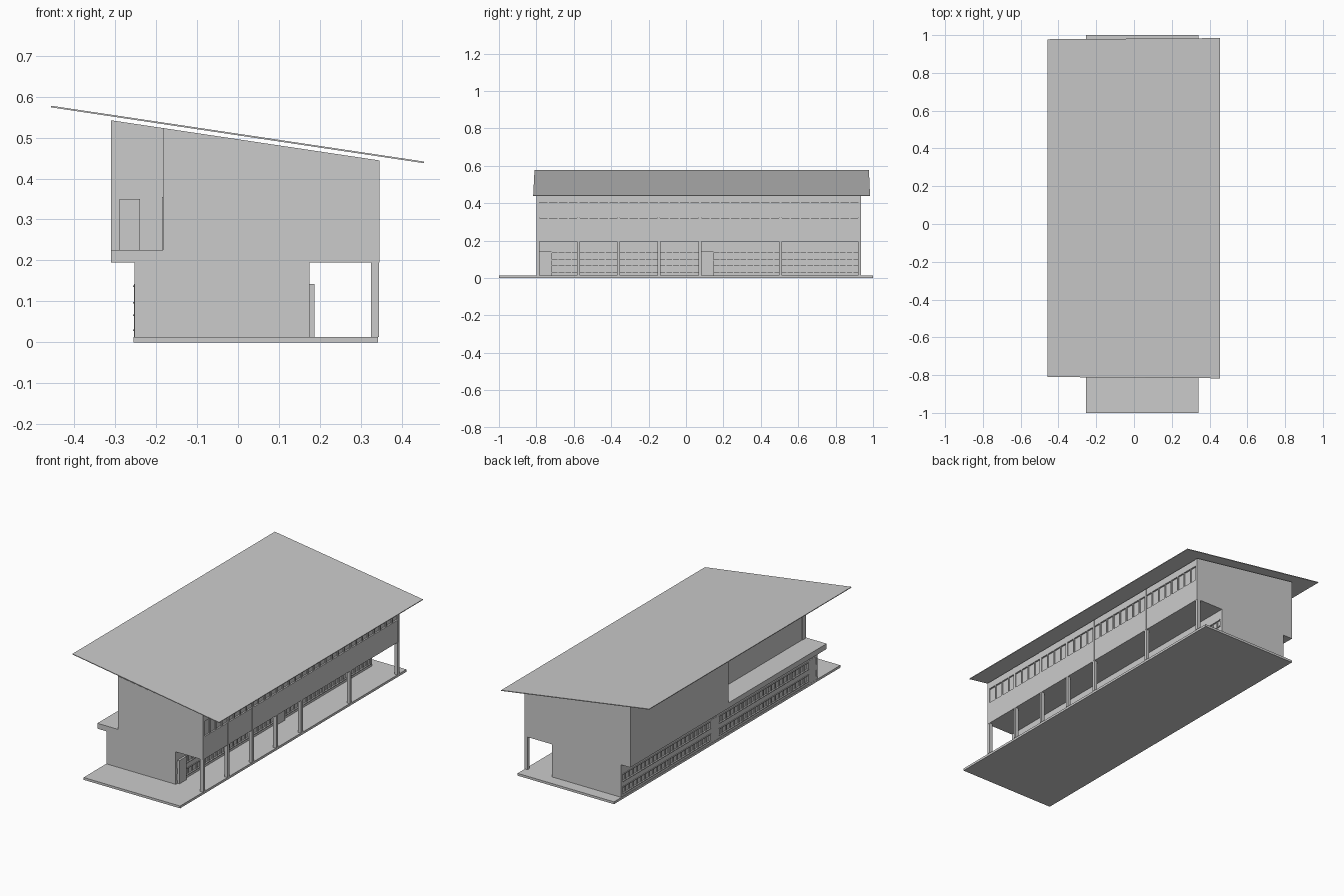
import bpy, bmesh

if "Cube" in bpy.data.objects:
    bpy.data.objects.remove(bpy.data.objects["Cube"])

Y0, Y1 = -0.80, 0.935            # building ends
COLS = [-0.79, -0.575, -0.36, -0.145, 0.075, 0.505, 0.927]


def finish(bm, name):
    bmesh.ops.recalc_face_normals(bm, faces=bm.faces)
    me = bpy.data.meshes.new(name)
    bm.to_mesh(me)
    bm.free()
    ob = bpy.data.objects.new(name, me)
    bpy.context.collection.objects.link(ob)
    return ob


def boxes(name, items):
    """One object from boxes given as (x0, x1, y0, y1, z0, z1)."""
    bm = bmesh.new()
    for x0, x1, y0, y1, z0, z1 in items:
        vs = bmesh.ops.create_cube(bm, size=1)["verts"]
        for v in vs:
            v.co.x = x1 if v.co.x > 0 else x0
            v.co.y = y1 if v.co.y > 0 else y0
            v.co.z = z1 if v.co.z > 0 else z0
    return finish(bm, name)


def prism(name, profile, y0, y1):
    """Extrude an x-z profile along y."""
    bm = bmesh.new()
    f = bm.faces.new([bm.verts.new((x, y0, z)) for x, z in profile])
    ext = bmesh.ops.extrude_face_region(bm, geom=[f])["geom"]
    bmesh.ops.translate(bm, vec=(0, y1 - y0, 0),
                        verts=[g for g in ext if isinstance(g, bmesh.types.BMVert)])
    return finish(bm, name)


def top(x):
    return 0.496 - 0.1496 * x    # sloped wall top


# Ground slab
boxes("base_slab", [(-0.255, 0.342, -1, 1, 0, 0.013)])

# Ground floor core, with end walls that close the window recesses
boxes("ground_floor_core", [(-0.243, 0.167, Y0 + 0.01, Y1 - 0.01, 0.013, 0.196)])
boxes("ground_floor_end_walls", [(-0.253, 0.175, y, y + 0.01, 0.013, 0.196)
                                 for y in (Y0, Y1 - 0.01)])

# Upper floor: full width at the back, narrower beside the balcony
for nm, xl, y0, y1 in (("upper_floor_front", -0.183, Y0, 0.066),
                       ("upper_floor_back", -0.31, 0.066, Y1)):
    prism(nm, [(xl, 0.195), (0.335, 0.195), (0.335, top(0.335)), (xl, top(xl))], y0, y1)

# Balcony floor and its doors
boxes("balcony_floor", [(-0.31, -0.183, Y0, 0.066, 0.195, 0.225)])
boxes("balcony_end_door", [(-0.29, -0.24, 0.062, 0.068, 0.225, 0.35)])
boxes("balcony_side_post", [(-0.186, -0.18, -0.79, -0.765, 0.225, 0.355)])

# Upper right wall around the strip window
boxes("right_wall_lower", [(0.33, 0.344, Y0, Y1, 0.195, 0.32)])
prism("right_wall_upper", [(0.33, 0.405), (0.344, 0.405), (0.344, top(0.344)),
                           (0.33, top(0.33))], Y0, Y1)
boxes("right_wall_ends", [(0.33, 0.344, y, y + 0.012, 0.32, 0.405)
                          for y in (Y0, Y1 - 0.012)])

# Strip window panes and mullions, bay by bay
panes, mullions = [], []
for a, b in zip(COLS, COLS[1:]):
    n = round((b - a) / 0.053)
    w = (b - a) / n
    for i in range(n):
        y = a + i * w
        panes.append((0.332, 0.338, y + 0.004, y + w - 0.004, 0.324, 0.401))
        mullions.append((0.333, 0.343, y - 0.004, y + 0.004, 0.32, 0.405))
boxes("upper_window_panes", panes)
boxes("upper_window_mullions", mullions)

# Porch columns, running up the face of the right wall
boxes("porch_columns", [(0.325, 0.344, y - 0.008, y + 0.008, 0.013, 0.195) for y in COLS])
boxes("wall_ribs", [(0.34, 0.3455, y - 0.007, y + 0.007, 0.195, top(0.3455)) for y in COLS])

# Ground floor facades, same on both sides
for side, xw, s in (("right", 0.175, 1), ("left", -0.253, -1)):
    def span(a, b):              # x range from depths a..b outward of the wall plane
        return tuple(sorted((xw + s * a, xw + s * b)))

    # solid bands of wall between the two window rows
    boxes(side + "_facade_bands", [span(-0.01, 0) + (Y0 + 0.01, Y1 - 0.01, z0, z1)
          for z0, z1 in ((0.013, 0.03), (0.065, 0.098), (0.136, 0.196))])
    frames, glass, piers, sills = [], [], [], []
    for a, b in zip(COLS, COLS[1:]):
        if abs(a + 0.79) < 0.01 or abs(a - 0.075) < 0.01:
            a += 0.07            # leave room for a door
        n = round((b - a) / 0.036)
        w = (b - a) / n
        piers.append(span(-0.01, 0) + (b - 0.008, b + 0.008, 0.013, 0.196))
        for z0, z1 in ((0.03, 0.065), (0.098, 0.136)):
            sills.append(span(-0.002, 0.004) + (a, b - 0.006, z0 - 0.003, z0 + 0.001))
            sills.append(span(-0.002, 0.004) + (a, b - 0.006, z1 - 0.001, z1 + 0.003))
            for i in range(n):
                y = a + i * w
                glass.append(span(-0.011, -0.006) + (y + 0.003, y + w - 0.003, z0, z1))
                frames.append(span(-0.01, -0.001) + (y - 0.003, y + 0.003, z0, z1))
    boxes(side + "_window_frames", frames)
    boxes(side + "_window_panes", glass)
    boxes(side + "_wall_piers", piers)
    boxes(side + "_window_sills", sills)
    # doors: stand proud on the porch, flush on the left side
    out = 0.012 if s > 0 else 0.001
    boxes(side + "_doors", [span(-0.01, out) + (y, y + 0.065, 0.013, 0.143)
                            for y in (-0.785, 0.082)])

# Thin floating sloped roof, very slightly skewed in plan
roof = prism("roof", [(-0.457, 0.574), (0.455, 0.4375), (0.455, 0.4415), (-0.457, 0.578)],
             -0.81, 0.978)
for v in roof.data.vertices:
    if v.co.x > 0:
        v.co.y += 0.006 if v.co.y > 0 else -0.007
